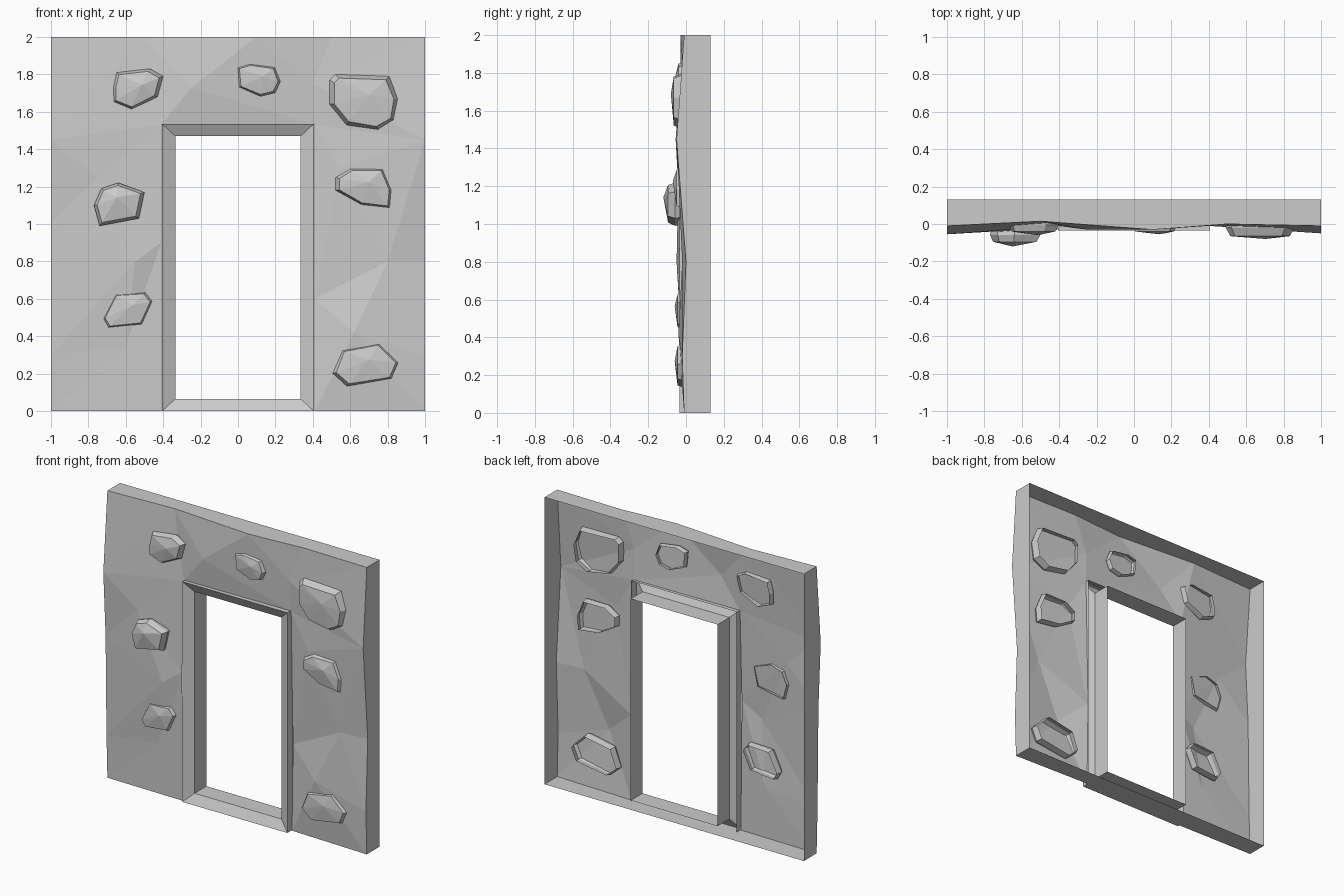
import bpy, bmesh
from mathutils import Vector
from mathutils.geometry import delaunay_2d_cdt

cube = bpy.data.objects.get("Cube")
if cube:
    bpy.data.objects.remove(cube, do_unlink=True)

BACK = 0.13

stone = bpy.data.materials.new("stone grey")
stone.use_nodes = True
colour = (0.6, 0.6, 0.6, 1)
stone.diffuse_color = colour
stone.node_tree.nodes["Principled BSDF"].inputs["Base Color"].default_value = colour


def finish(name, bm):
    """Turn a bmesh into a flat shaded stone object."""
    mesh = bpy.data.meshes.new(name)
    bm.to_mesh(mesh)
    bm.free()
    mesh.materials.append(stone)
    obj = bpy.data.objects.new(name, mesh)
    bpy.context.scene.collection.objects.link(obj)
    return obj


def bridge(bm, first, second):
    """Join two closed loops of equal length with quads."""
    count = len(first)
    for i in range(count):
        j = (i + 1) % count
        bm.faces.new((first[i], first[j], second[j], second[i]))


# Wall: a faceted skin with a doorway and a rim folded back around it.
# Points are (x, z, y), going clockwise around the border.
border = [(-1, 0, -.01), (-1, .3, -.02), (-1, 1, -.03), (-1, 1.45, -.055),
          (-1, 2, -.01), (-.5, 2, .015), (.1, 2, -.03), (.5, 2, 0),
          (1, 2, -.01), (1, 1.45, -.05), (1, .8, 0), (1, .3, -.02),
          (1, 0, -.01), (.41, 0, .01), (-.41, 0, -.02)]
doorway = [(-.41, .9, -.03), (-.41, 1.53, -.01), (.41, 1.53, 0), (.41, .6, .02)]
bumps = [(-.75, 1.25, -.04), (-.55, .8, -.05), (-.25, 1.73, -.03),
         (.4, 1.75, -.01), (.55, 1.3, -.02), (.8, .8, -.02),
         (.62, .42, -.04), (-.6, .35, -.02)]
points = border + doorway + bumps
rim_size = len(border)
edges = [(i, (i + 1) % rim_size) for i in range(rim_size)]
door_path = [rim_size - 1] + list(range(rim_size, rim_size + len(doorway))) + [rim_size - 2]
edges += list(zip(door_path, door_path[1:]))
flat = [Vector((x, z)) for x, z, y in points]
triangles = delaunay_2d_cdt(flat, edges, [], 0, 1e-5)[2]

bm = bmesh.new()
verts = [bm.verts.new((x, y, z)) for x, z, y in points]
for tri in triangles:
    centre = sum((flat[i] for i in tri), Vector((0, 0))) / len(tri)
    if abs(centre.x) > .41 or centre.y > 1.53:
        bm.faces.new([verts[i] for i in tri])
rim = [bm.verts.new((x, BACK, z)) for x, z, y in border]
bridge(bm, rim, verts[:rim_size])
finish("wall", bm)

# Door frame: outer lip, bevel and a straight sleeve to the back
bm = bmesh.new()
loops = []
for half, low, high, depth in ((.405, 0, 1.535, .02), (.405, 0, 1.535, -.035),
                               (.335, .065, 1.47, 0), (.335, .065, 1.47, BACK)):
    corners = ((-half, low), (half, low), (half, high), (-half, high))
    loops.append([bm.verts.new((x, depth, z)) for x, z in corners])
for first, second in zip(loops, loops[1:]):
    bridge(bm, first, second)
finish("door_frame", bm)


def rock(name, front, base, peak, outline):
    """Hollow stone: open back, tapered sides and a crown of facets."""
    bm = bmesh.new()
    mid = sum((Vector(p) for p in outline), Vector((0, 0))) / len(outline)
    rings = []
    for scale, depth in ((.93, base), (1, (base + front) / 2), (.86, front)):
        ring = []
        for p in outline:
            q = mid.lerp(Vector(p), scale)
            ring.append(bm.verts.new((q.x, depth, q.y)))
        rings.append(ring)
    for first, second in zip(rings, rings[1:]):
        bridge(bm, second, first)
    # Off-centre tip gives the crown its uneven facets
    tip_at = mid.lerp(Vector(outline[2]), .25)
    tip = bm.verts.new((tip_at.x, peak, tip_at.y))
    crown = rings[-1]
    for i, vert in enumerate(crown):
        bm.faces.new((vert, tip, crown[(i + 1) % len(crown)]))
    bmesh.ops.recalc_face_normals(bm, faces=bm.faces)
    finish(name, bm)


rock("rock_upper_right", -.04, .03, -.06,
     [(-.65, 1.81), (-.47, 1.83), (-.4, 1.79), (-.43, 1.68), (-.57, 1.61), (-.67, 1.65), (-.67, 1.73)])
rock("rock_above_door", -.04, .02, -.055,
     [(-.01, 1.84), (.06, 1.86), (.2, 1.84), (.23, 1.76), (.2, 1.7), (.12, 1.68), (0, 1.73)])
rock("rock_upper_left", -.065, .03, -.08,
     [(.49, 1.77), (.52, 1.8), (.81, 1.79), (.86, 1.67), (.84, 1.55), (.75, 1.5), (.58, 1.53), (.49, 1.64)])
rock("rock_middle_left", -.05, .03, -.07,
     [(.52, 1.25), (.6, 1.3), (.78, 1.3), (.83, 1.18), (.82, 1.08), (.66, 1.1), (.52, 1.18)])
rock("rock_lower_left", -.045, .04, -.06,
     [(.5, .2), (.55, .33), (.76, .37), (.87, .26), (.83, .17), (.58, .13)])
rock("rock_middle_right", -.095, -.02, -.12,
     [(-.77, 1.1), (-.73, 1.19), (-.64, 1.22), (-.5, 1.17), (-.53, 1.03), (-.74, .99)])
rock("rock_lower_right", -.045, .03, -.06,
     [(-.73, .49), (-.66, .63), (-.49, .64), (-.45, .59), (-.51, .46), (-.7, .44)])
